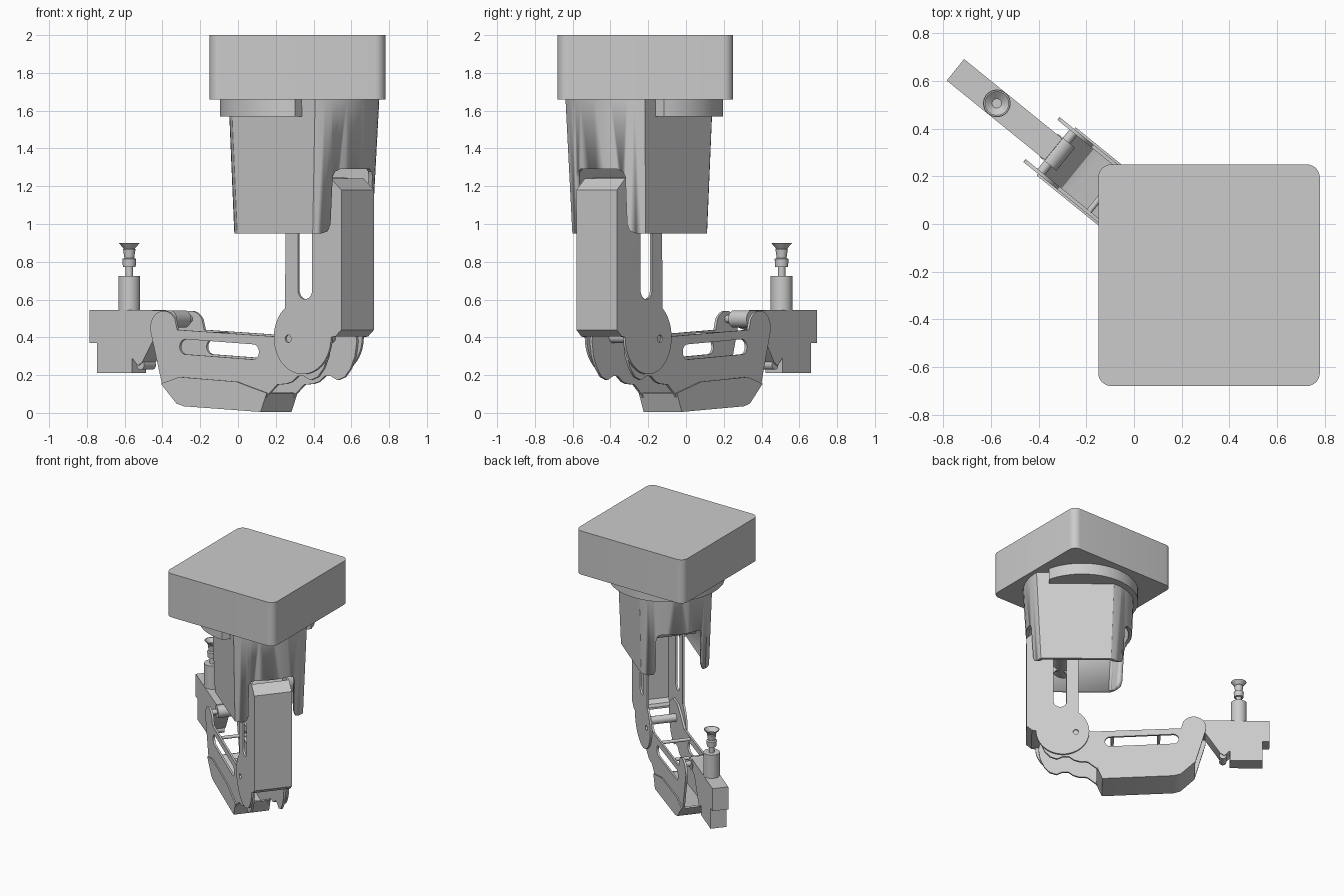
import bpy, bmesh
from math import cos, sin, pi, radians, sqrt
from mathutils import Matrix

if "Cube" in bpy.data.objects:
    bpy.data.objects.remove(bpy.data.objects["Cube"])

# Arm frame: u runs along the arm, v across it, origin on the base axis
ARM = Matrix.Translation((0.315, -0.215, 0)) @ Matrix.Rotation(radians(141), 4, 'Z')


def finish(name, bm, matrix=ARM):
    bmesh.ops.remove_doubles(bm, verts=bm.verts, dist=1e-5)
    bmesh.ops.recalc_face_normals(bm, faces=bm.faces)
    me = bpy.data.meshes.new(name)
    bm.to_mesh(me)
    bm.free()
    me.transform(matrix)
    ob = bpy.data.objects.new(name, me)
    bpy.context.collection.objects.link(ob)
    for o in bpy.context.selected_objects:
        o.select_set(False)
    ob.select_set(True)
    bpy.context.view_layer.objects.active = ob
    bpy.ops.object.shade_smooth_by_angle(angle=radians(30))
    return ob


def plate(name, loops, v0, v1, matrix=ARM):
    """Extrude a (u, z) outline with holes from v0 to v1."""
    cu = bpy.data.curves.new(name, 'CURVE')
    cu.dimensions, cu.fill_mode, cu.extrude = '2D', 'BOTH', abs(v1 - v0) / 2
    for pts in loops:
        sp = cu.splines.new('POLY')
        sp.points.add(len(pts) - 1)
        for p, (a, b) in zip(sp.points, pts):
            p.co = (a, b, 0, 1)
        sp.use_cyclic_u = True
    tmp = bpy.data.objects.new(name, cu)
    bpy.context.collection.objects.link(tmp)
    bpy.context.view_layer.update()
    me = bpy.data.meshes.new_from_object(
        tmp.evaluated_get(bpy.context.evaluated_depsgraph_get()))
    bm = bmesh.new()
    bm.from_mesh(me)
    bpy.data.objects.remove(tmp)
    bpy.data.meshes.remove(me)
    bpy.data.curves.remove(cu)
    stand = Matrix.Translation((0, (v0 + v1) / 2, 0)) @ Matrix.Rotation(pi / 2, 4, 'X')
    return finish(name, bm, matrix @ stand)


def arc(cx, cz, r, a0, a1, n=20):
    return [(cx + r * cos(radians(a0 + (a1 - a0) * i / n)),
             cz + r * sin(radians(a0 + (a1 - a0) * i / n))) for i in range(n + 1)]


def circle(cx, cz, r):
    return arc(cx, cz, r, 0, 345, 23)


def loft(name, rings):
    bm = bmesh.new()
    vs = [[bm.verts.new(p) for p in ring] for ring in rings]
    n = len(vs[0])
    for a, b in zip(vs, vs[1:]):
        for i in range(n):
            j = (i + 1) % n
            bm.faces.new((a[i], a[j], b[j], b[i]))
    bm.faces.new(vs[0])
    bm.faces.new(vs[-1])
    return finish(name, bm)


def turned(name, u, profile, n=32):
    """Solid of (radius, z) rings around a vertical line at u."""
    return loft(name, [[(u + r * cos(2 * pi * i / n), r * sin(2 * pi * i / n), z)
                        for i in range(n)] for r, z in profile])


def cut(ob, cutter):
    m = ob.modifiers.new('cut', 'BOOLEAN')
    m.operation, m.object, m.solver = 'DIFFERENCE', cutter, 'EXACT'
    bpy.context.view_layer.objects.active = ob
    bpy.ops.object.modifier_apply(modifier=m.name)
    bpy.data.objects.remove(cutter)


# Base housing with rounded vertical edges
bm = bmesh.new()
bmesh.ops.create_cube(bm, size=1, matrix=Matrix.Translation((0.315, -0.215, 1.83))
                      @ Matrix.Diagonal((0.93, 0.93, 0.34, 1)))
up = [e for e in bm.edges if abs(e.verts[0].co.z - e.verts[1].co.z) > 0.1]
bmesh.ops.bevel(bm, geom=up, offset=0.055, segments=8, profile=0.5, affect='EDGES')
finish('base_housing', bm, Matrix())

# Flange under the housing, cut off behind
a = 127
bm = bmesh.new()
f = bm.faces.new([bm.verts.new((x, y, 1.57)) for x, y in arc(0, 0, 0.41, -a, a, 48)])
ex = bmesh.ops.extrude_face_region(bm, geom=[f])
bmesh.ops.translate(bm, vec=(0, 0, 0.095),
                    verts=[g for g in ex['geom'] if isinstance(g, bmesh.types.BMVert)])
finish('base_flange', bm)


# Tapered cover: round ends, flat sides, hollow, open at both ends
def cover_ring(z, off=0.0):
    t = (z - 0.95) / 0.71
    back, front = 0.395 + 0.038 * t - off, 0.35 + 0.03 * t - off
    side, flat = 0.31 + 0.03 * t - off, 0.25 + 0.02 * t - off
    pts = []
    for sgn, ru, rv in ((1, front, side), (-1, back, back)):
        e = sqrt(1 - (flat / rv) ** 2)
        for i in range(17):
            v = flat * sin(-pi / 2 + pi * i / 16) * sgn
            pts.append((sgn * ru * sqrt(1 - (v / rv) ** 2), v, z))
    return pts


cover = loft('shoulder_cover', [cover_ring(0.95), cover_ring(1.66)])
cut(cover, loft('cover_inside', [cover_ring(0.9, 0.025), cover_ring(1.52, 0.025)]))
half = [(0.21, 0.9), (0.21, 0.95), (0.18, 0.962), (0.167, 1.0), (0.167, 1.25),
        (0.155, 1.278), (0.127, 1.29)]
notch = half + [(-x, z) for x, z in reversed(half)]
cut(cover, plate('cover_notch', [notch], -0.6, 0.6,
                 ARM @ Matrix.Rotation(pi / 2, 4, 'Z')))

# Shoulder hub inside the cover
plate('shoulder_hub', [circle(-0.13, 1.15, 0.095)], -0.235, 0.235)

# Upper arm: two slotted plates joined by a back wall
upper = arc(-0.145, 0.4, 0.195, 180, 413, 36) + [
    (-0.03, 1.2), (-0.06, 1.24), (-0.34, 1.24), (-0.41, 1.18), (-0.41, 0.44), (-0.37, 0.405)]
slot = arc(-0.163, 0.65, 0.048, 180, 360) + arc(-0.163, 1.02, 0.048, 0, 180)
back = [(-0.34, 1.24), (-0.41, 1.18), (-0.41, 0.44), (-0.37, 0.405), (-0.31, 0.405),
        (-0.31, 0.42), (-0.365, 0.42), (-0.395, 0.445), (-0.395, 1.172), (-0.33, 1.228)]
plate('upper_arm_back', [back], -0.124, 0.124)

# Lower arm: two slotted plates with a knuckle at the far end
lower = arc(0.815, 0.45, 0.09, -15, 150) + [
    (0.722, 0.44), (0.065, 0.405), (-0.02, 0.47), (-0.1, 0.52), (-0.22, 0.52), (-0.3, 0.46),
    (-0.318, 0.38), (-0.305, 0.3), (-0.275, 0.235), (-0.235, 0.19), (-0.186, 0.173),
    (-0.14, 0.195), (-0.1, 0.195), (-0.06, 0.165), (-0.02, 0.153), (0.04, 0.15), (0.1, 0.1),
    (0.16, 0.02), (0.69, 0.05), (0.72, 0.06), (0.826, 0.155)]
window = arc(0.665, 0.35, 0.04, -90, 90) + arc(0.205, 0.323, 0.04, 90, 270)

# Belly cover below the lower arm
belly = [(0.826, 0.155), (0.70, 0.19), (0.31, 0.165), (0.21, 0.135), (0.105, 0.105),
         (0.146, 0.005), (0.67, 0.035), (0.72, 0.05)]
floor = [(0.826, 0.155), (0.81, 0.16), (0.71, 0.062), (0.67, 0.052), (0.158, 0.022),
         (0.12, 0.107), (0.105, 0.105), (0.146, 0.005), (0.67, 0.035), (0.72, 0.05)]
plate('belly_floor', [floor], -0.12, 0.12)

for s, side in ((1, 'left'), (-1, 'right')):
    plate('upper_arm_plate_' + side, [upper, slot, circle(-0.048, 0.393, 0.02)],
          s * 0.124, s * 0.138)
    plate('elbow_screw_' + side, [circle(-0.048, 0.393, 0.02)], s * 0.118, s * 0.128)
    plate('lower_arm_plate_' + side, [lower, window], s * 0.106, s * 0.121)
    plate('belly_side_' + side, [belly], s * 0.118, s * 0.13)

# Cross rods and wrist axle between the plates
for name, u, z, r, w in (('elbow_axle', -0.145, 0.4, 0.03, 0.12),
                         ('cross_rod_1', 0.22, 0.395, 0.012, 0.11),
                         ('cross_rod_2', 0.56, 0.415, 0.012, 0.11),
                         ('wrist_axle', 0.82, 0.497, 0.02, 0.115),
                         ('wrist_roller', 0.82, 0.497, 0.046, 0.062),
                         ('lower_roller', 1.03, 0.255, 0.026, 0.05)):
    plate(name, [circle(u, z, r)], -w, w)

# Tool block with stepped underside
block = [(1.37, 0.545), (0.84, 0.543), (0.82, 0.46), (0.9, 0.44), (1.01, 0.27),
         (1.04, 0.25), (1.08, 0.29), (1.08, 0.21), (1.32, 0.21), (1.32, 0.37), (1.37, 0.37)]
plate('tool_block', [block], -0.058, 0.058)

# Suction cup on its post
turned('suction_post', 1.146, [(0.058, 0.54), (0.058, 0.725)])
turned('suction_stem', 1.146, [(0.02, 0.72), (0.02, 0.78)])
turned('suction_cup', 1.146, [(0.034, 0.773), (0.037, 0.815), (0.026, 0.82), (0.033, 0.865),
                              (0.03, 0.87), (0.056, 0.9), (0.05, 0.9), (0.02, 0.875)])
